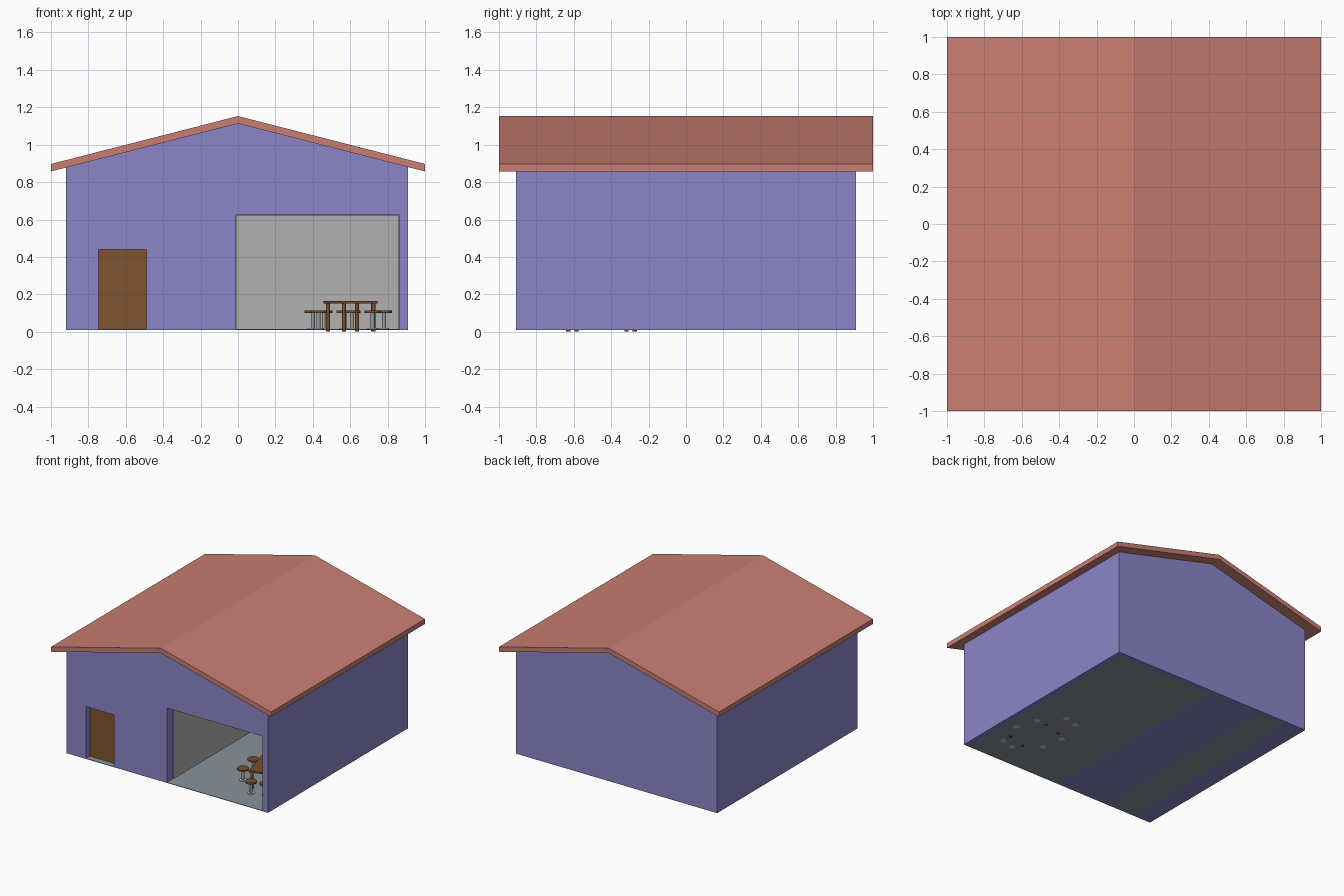
import bpy, bmesh, math
from mathutils import Matrix, Vector

if "Cube" in bpy.data.objects:
    bpy.data.objects.remove(bpy.data.objects["Cube"])


def material(name, r, g, b):
    m = bpy.data.materials.new(name)
    m.diffuse_color = (r, g, b, 1)
    m.use_nodes = True
    m.node_tree.nodes["Principled BSDF"].inputs["Base Color"].default_value = m.diffuse_color
    return m


PURPLE = material("wall_purple", 0.26, 0.24, 0.58)
RED = material("roof_red", 0.58, 0.21, 0.17)
WOOD = material("door_wood", 0.21, 0.087, 0.03)
TABLE_WOOD = material("table_wood", 0.19, 0.075, 0.025)
FLOOR = material("floor_grey", 0.25, 0.29, 0.32)
GREY = material("lining_grey", 0.44, 0.44, 0.44)
STEEL = material("steel", 0.30, 0.34, 0.35)
WHITE = material("base_white", 0.75, 0.75, 0.75)


def finish(name, bm, mat):
    bmesh.ops.recalc_face_normals(bm, faces=bm.faces)
    me = bpy.data.meshes.new(name)
    bm.to_mesh(me)
    bm.free()
    me.materials.append(mat)
    ob = bpy.data.objects.new(name, me)
    bpy.context.collection.objects.link(ob)
    return ob


def extrude_y(name, profile, y0, y1, mat):
    """Extrude an x/z outline from y0 to y1."""
    bm = bmesh.new()
    f = bm.faces.new([bm.verts.new((x, y0, z)) for x, z in profile])
    r = bmesh.ops.extrude_face_region(bm, geom=[f])
    vs = [v for v in r["geom"] if isinstance(v, bmesh.types.BMVert)]
    bmesh.ops.translate(bm, verts=vs, vec=(0, y1 - y0, 0))
    return finish(name, bm, mat)


def box(name, x, y, z, mat):
    return extrude_y(name, [(x[0], z[0]), (x[1], z[0]), (x[1], z[1]), (x[0], z[1])],
                     y[0], y[1], mat)


def cylinder(name, x, y, z0, z1, r, mat, sides=24):
    bm = bmesh.new()
    bmesh.ops.create_cone(bm, cap_ends=True, segments=sides, radius1=r, radius2=r,
                          depth=z1 - z0,
                          matrix=Matrix.Translation((x, y, (z0 + z1) / 2)))
    ob = finish(name, bm, mat)
    bpy.context.view_layer.objects.active = ob
    ob.select_set(True)
    bpy.ops.object.shade_smooth_by_angle(angle=math.radians(35))
    ob.select_set(False)
    return ob


# Walls: gabled block with a door passage and a wide open room
L, R, B = -0.92, 0.91, 0.01
DOOR, ROOM = (-0.745, -0.49), (-0.01, 0.86)
DOOR_TOP, ROOM_TOP = 0.44, 0.625
gable = [(R, 0.882), (0, 1.114), (L, 0.88)]
extrude_y("walls", [
    (L, B), (DOOR[0], B), (DOOR[0], DOOR_TOP), (DOOR[1], DOOR_TOP), (DOOR[1], B),
    (ROOM[0], B), (ROOM[0], ROOM_TOP), (ROOM[1], ROOM_TOP), (ROOM[1], B), (R, B)] + gable,
    -0.91, 0.86, PURPLE)
extrude_y("back_wall", [(L, B), (R, B)] + gable, 0.86, 0.91, PURPLE)

# Roof with overhang
extrude_y("roof", [(-1, 0.857), (0, 1.113), (1, 0.857), (1, 0.897), (0, 1.153), (-1, 0.897)],
          -1, 1, RED)

# Floors, door and grey room lining
box("room_floor", ROOM, (-0.91, 0.86), (B, 0.014), FLOOR)
box("passage_floor", DOOR, (-0.91, 0.86), (B, 0.014), FLOOR)
box("door", DOOR, (-0.86, -0.83), (0.012, DOOR_TOP), WOOD)
T = 0.003
box("lining_left", (ROOM[0], ROOM[0] + T), (-0.83, 0.86), (B, ROOM_TOP), GREY)
box("lining_right", (ROOM[1] - T, ROOM[1]), (-0.83, 0.86), (B, ROOM_TOP), GREY)
box("lining_back", ROOM, (0.86 - T, 0.86), (B, ROOM_TOP), GREY)
box("lining_ceiling", ROOM, (-0.83, 0.86), (ROOM_TOP - T, ROOM_TOP), GREY)

# Table, turned slightly
centre = Vector((0.602, -0.452, 0))
turn = Matrix.Rotation(math.radians(15.5), 4, 'Z')
top = box("table_top", (-0.1, 0.1), (-0.18, 0.18), (0.15, 0.163), TABLE_WOOD)
top.data.transform(Matrix.Translation(centre) @ turn)
for sx in (-1, 1):
    for sy in (-1, 1):
        p = centre + turn @ Vector((sx * 0.081, sy * 0.162, 0))
        cylinder("table_leg", p.x, p.y, 0, 0.152, 0.011, TABLE_WOOD, 16)

# Eight stools around the table
for x, y in [(0.57, -0.11), (0.46, -0.14), (0.72, -0.275), (0.78, -0.445),
             (0.72, -0.67), (0.61, -0.70), (0.43, -0.55), (0.40, -0.37)]:
    cylinder("stool_base", x, y, 0.008, 0.019, 0.028, WHITE)
    cylinder("stool_post", x, y, 0.015, 0.102, 0.011, STEEL, 16)
    cylinder("stool_seat", x, y, 0.101, 0.113, 0.044, TABLE_WOOD)
